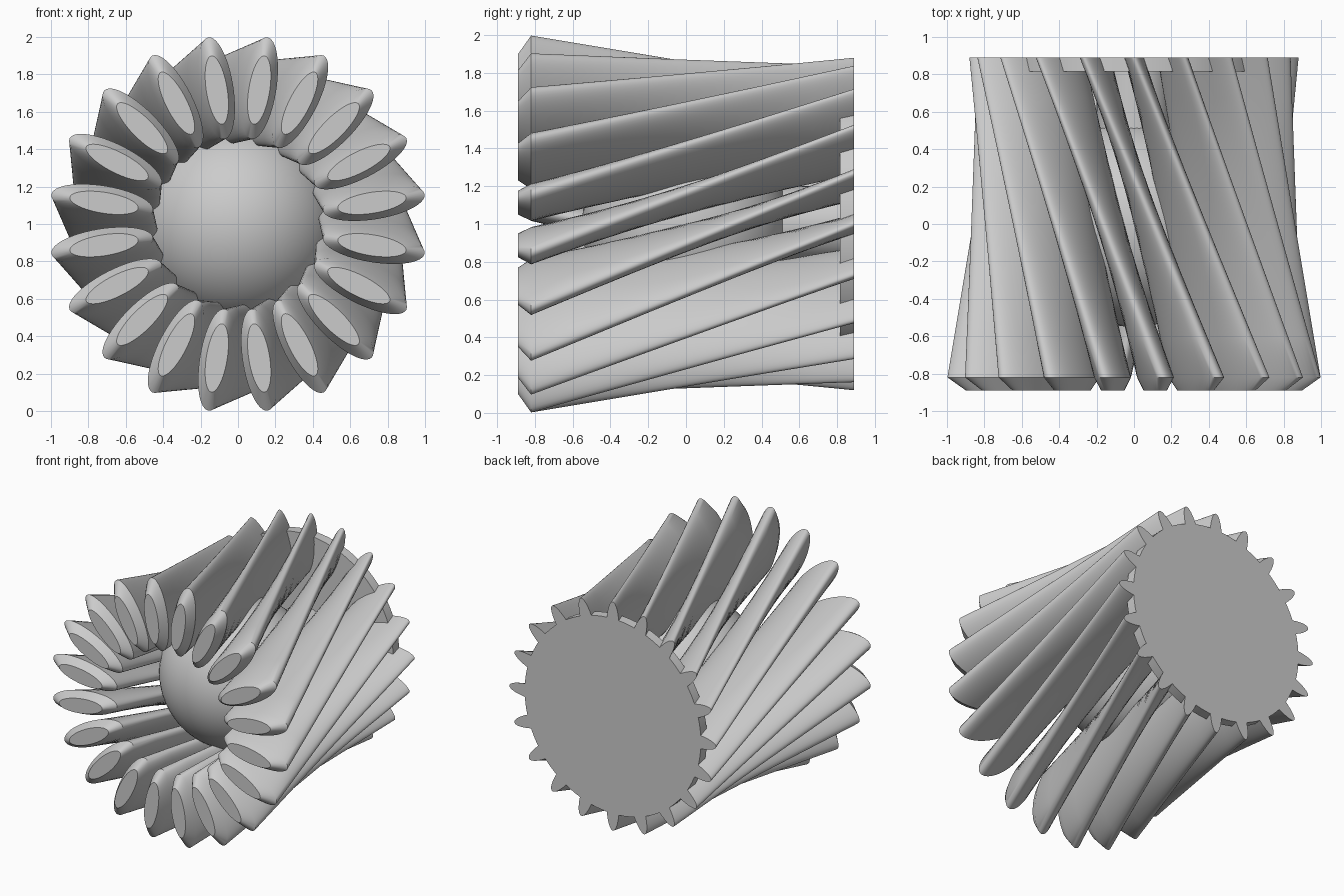
import bpy, bmesh
from math import sin, cos, pi, radians
from mathutils import Vector

if "Cube" in bpy.data.objects:
    bpy.data.objects.remove(bpy.data.objects["Cube"])

CZ = 1.0          # height of the central axis
FINS = 20
SEG = 48
FRONT, CHAMFER, BACK = -0.89, -0.82, 0.89


def smooth(obj, angle=35):
    bpy.ops.object.select_all(action='DESELECT')
    obj.select_set(True)
    bpy.context.view_layer.objects.active = obj
    bpy.ops.object.shade_smooth_by_angle(angle=radians(angle))


def section(y, angle, centre, a, b):
    """Elliptical fin section, long axis pointing away from the central axis."""
    pts = []
    for i in range(SEG):
        t = 2 * pi * i / SEG
        r, s = centre + a * cos(t), b * sin(t)
        pts.append(Vector((r * cos(angle) - s * sin(angle), y,
                           CZ + r * sin(angle) + s * cos(angle))))
    return pts


def make_fin(index):
    ang = radians(9) + 2 * pi * index / FINS
    nose = section(FRONT, ang, 0.725, 0.185, 0.056)
    front = section(CHAMFER, ang, 0.735, 0.275, 0.09)
    back = section(BACK, ang + radians(45), 0.67, 0.21, 0.055)
    steps = 8
    rings = [nose] + [[p.lerp(q, k / steps) for p, q in zip(front, back)]
                      for k in range(steps + 1)]
    bm = bmesh.new()
    vs = [[bm.verts.new(p) for p in ring] for ring in rings]
    for r0, r1 in zip(vs, vs[1:]):
        for i in range(SEG):
            j = (i + 1) % SEG
            bm.faces.new((r0[i], r0[j], r1[j], r1[i]))
    bm.faces.new(vs[0])
    bm.faces.new(vs[-1])
    bmesh.ops.recalc_face_normals(bm, faces=bm.faces)
    name = f"twisted_fin_{index + 1:02d}"
    me = bpy.data.meshes.new(name)
    bm.to_mesh(me)
    bm.free()
    obj = bpy.data.objects.new(name, me)
    bpy.context.collection.objects.link(obj)
    smooth(obj)


def cylinder(name, radius, y0, y1, verts):
    bpy.ops.mesh.primitive_cylinder_add(
        vertices=verts, radius=radius, depth=y1 - y0,
        location=(0, (y0 + y1) / 2, CZ), rotation=(pi / 2, 0, 0))
    obj = bpy.context.object
    obj.name = name
    smooth(obj)


# ring of twisted, straight-ruled fins
for n in range(FINS):
    make_fin(n)

# central ball, held by a stem on the back plate
bpy.ops.mesh.primitive_uv_sphere_add(segments=64, ring_count=32, radius=0.55,
                                     location=(0, 0, CZ), rotation=(pi / 2, 0, 0))
ball = bpy.context.object
ball.name = "central_ball"
smooth(ball)
cylinder("stem", 0.2, 0.4, 0.83, 48)
cylinder("back_plate", 0.75, 0.815, BACK, 96)
